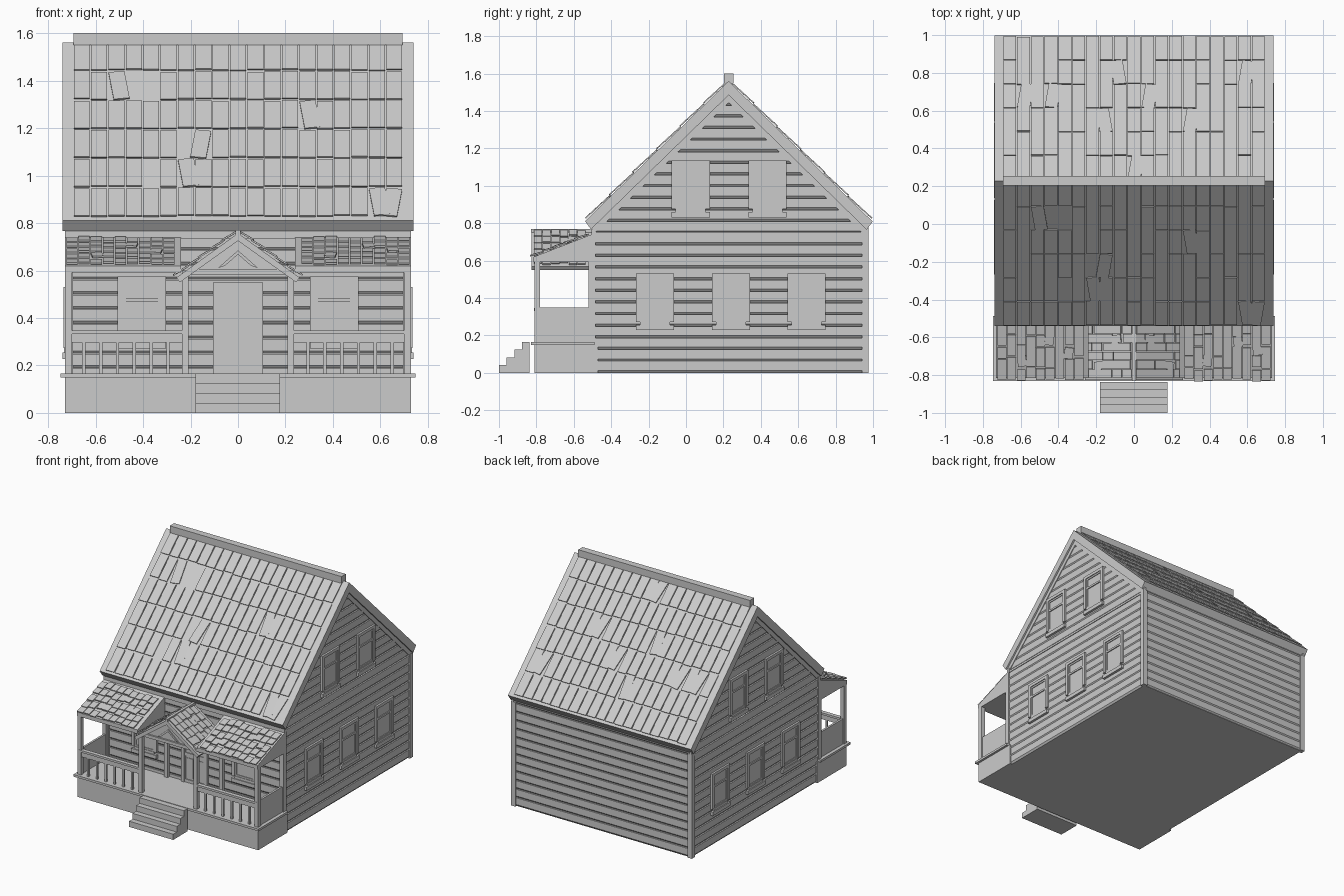
import bpy, bmesh, math, random
from mathutils import Matrix, Vector

random.seed(4)
if "Cube" in bpy.data.objects:
    bpy.data.objects.remove(bpy.data.objects["Cube"])

grey = bpy.data.materials.new("plain_grey")
grey.use_nodes = True
grey.diffuse_color = (0.6, 0.6, 0.6, 1)
grey.node_tree.nodes["Principled BSDF"].inputs["Base Color"].default_value = (0.6, 0.6, 0.6, 1)


def finish(name, bm):
    bmesh.ops.recalc_face_normals(bm, faces=bm.faces)
    mesh = bpy.data.meshes.new(name)
    bm.to_mesh(mesh)
    bm.free()
    mesh.materials.append(grey)
    obj = bpy.data.objects.new(name, mesh)
    bpy.context.collection.objects.link(obj)
    return obj


def add_box(bm, x0, x1, y0, y1, z0, z1, m=Matrix()):
    size = Matrix.Diagonal((x1 - x0, y1 - y0, z1 - z0, 1))
    mid = Matrix.Translation(((x0 + x1) / 2, (y0 + y1) / 2, (z0 + z1) / 2))
    bmesh.ops.create_cube(bm, size=1, matrix=m @ mid @ size)


def boxes(name, *dims, m=Matrix()):
    bm = bmesh.new()
    for d in dims:
        add_box(bm, *d, m=m)
    return finish(name, bm)


def add_prism(bm, pts, axis, a, b, m=Matrix()):
    """Extrude a (horizontal, z) profile along x or y."""
    def at(p, t):
        return m @ Vector((t, p[0], p[1]) if axis == "x" else (p[0], t, p[1]))
    lo = [bm.verts.new(at(p, a)) for p in pts]
    hi = [bm.verts.new(at(p, b)) for p in pts]
    bm.faces.new(lo)
    bm.faces.new(hi)
    for i in range(len(pts)):
        j = (i + 1) % len(pts)
        bm.faces.new((lo[i], lo[j], hi[j], hi[i]))


def prism(name, pts, axis, a, b):
    bm = bmesh.new()
    add_prism(bm, pts, axis, a, b)
    return finish(name, bm)


def frame(origin, u, v, n):
    m = Matrix((u, v, n)).transposed().to_4x4()
    m.translation = origin
    return m


# Main dimensions
RIDGE_Y, RIDGE_Z, SLOPE = 0.228, 1.56, 0.975
FRONT, BACK, SIDE = -0.5, 0.975, 0.722


def roof_z(y, drop=0):
    return RIDGE_Z - drop - SLOPE * abs(y - RIDGE_Y)


def chevron(y0, y1, top, bottom, cut=0.0):
    return [(y0, roof_z(y0, top)), (RIDGE_Y, RIDGE_Z - top), (y1, roof_z(y1, top)),
            (y1 - cut, roof_z(y1 - cut, bottom)), (RIDGE_Y, RIDGE_Z - bottom),
            (y0 + cut, roof_z(y0 + cut, bottom))]


# House core
prism("house_body", [(FRONT + .015, 0), (BACK - .015, 0), (BACK - .015, roof_z(BACK, .04)),
                     (RIDGE_Y, RIDGE_Z - .04), (FRONT + .015, roof_z(FRONT, .04))], "x", -.712, .712)


# Clapboard siding with a bevelled lower edge, cut to the gable slope
def siding(name, m, a, b, top, gable=False):
    bm = bmesh.new()
    step, z = 0.0622, 0.0
    while z < top - .01:
        h = min(z + step, top)
        add_prism(bm, [(-.015, z), (-.01, z), (0, z + .013), (0, h), (-.015, h)], "y", a, b, m)
        z += step
    if gable:
        for s in (-1, 1):
            geom = bm.verts[:] + bm.edges[:] + bm.faces[:]
            bmesh.ops.bisect_plane(bm, geom=geom, plane_co=(0, RIDGE_Y, RIDGE_Z - .08),
                                   plane_no=(0, s * SLOPE, 1), clear_outer=True)
    finish(name, bm)


WALLS = {"left": frame((SIDE, 0, 0), (1, 0, 0), (0, 1, 0), (0, 0, 1)),
         "right": frame((-SIDE, 0, 0), (-1, 0, 0), (0, 1, 0), (0, 0, 1)),
         "front": frame((0, FRONT + .008, 0), (0, -1, 0), (1, 0, 0), (0, 0, 1)),
         "back": frame((0, BACK - .008, 0), (0, 1, 0), (1, 0, 0), (0, 0, 1))}
for side in ("left", "right"):
    siding(side + "_siding", WALLS[side], FRONT + .01, BACK - .03, 1.5, True)
    s = 1 if side == "left" else -1
    x = sorted((s * .71, s * .727))
    prism(side + "_rake_trim", chevron(FRONT, BACK, .05, .115), "x", *x)
    boxes(side + "_frieze_board", (*x, FRONT, BACK, .737, .752))
    for y in (FRONT + .0075, BACK - .0175):
        w = .0075 if y < 0 else .0175
        boxes(side + "_corner_board", (*sorted((s * .695, s * .73)), y - w, y + w, 0, .76))
for side in ("front", "back"):
    siding(side + "_siding", WALLS[side], -.71, .71, .76)
boxes("front_frieze", (-.73, .73, FRONT - .006, FRONT + .02, .735, .77))

# Main roof slab and ridge cap
prism("main_roof", chevron(-.54, .998, 0, .075, .032), "x", -.739, .739)
boxes("ridge_cap", (-.693, .693, .203, .253, 1.55, 1.6))


# Shingles laid in straight columns, some slipped, twisted or lost
def shingles(name, m, width, length, cols, rows, thick, twisted=(), lost=(), jitter=0.0):
    bm = bmesh.new()
    cw, rh = width / cols, length / rows
    for r in range(rows):
        for c in range(cols):
            if (r, c) in lost:
                continue
            turn = random.choice((-1, 1)) * .13 if (r, c) in twisted else 0
            slip = random.uniform(-jitter, jitter)
            lean = Matrix.Rotation(-thick / rh * .8, 4, "X")
            place = Matrix.Translation((-width / 2 + (c + .5) * cw, (r + 1) * rh + slip, .001))
            add_box(bm, -cw * .46, cw * .46, -rh * .96, 0, 0, thick,
                    m @ place @ Matrix.Rotation(turn, 4, "Z") @ lean)
    finish(name, bm)


def slope_frame(origin, u, v):
    u, v = Vector(u), Vector(v).normalized()
    n = u.cross(v)
    return frame(origin, u, v, n if n.z > 0 else -n)


run = math.hypot(.76, .76 * SLOPE) - .005
shingles("front_shingles", slope_frame((0, -.532, roof_z(-.532)), (1, 0, 0), (0, 1, SLOPE)),
         1.39, run, 19, 6, .007, {(4, 2), (3, 13), (2, 7), (1, 6), (0, 17), (0, 18)},
         {(4, 3), (4, 4), (2, 6), (1, 4)}, .004)
shingles("back_shingles", slope_frame((0, .99, roof_z(.99)), (1, 0, 0), (0, -1, SLOPE)),
         1.39, run, 19, 6, .007, {(1, 8), (1, 17), (2, 1), (2, 3), (2, 10), (3, 13), (3, 7), (5, 9)},
         (), .004)


# Sash windows: local x points out of the wall, y runs along it
def window(name, m, y, z):
    w, h, rail = .08, .236, .16
    bars = [(-.005, .003, y - w, y + w, z, z + h),
            (0, .014, y - w - .022, y - w, z, z + h + .022),
            (0, .014, y + w, y + w + .022, z, z + h + .022),
            (0, .014, y - w, y + w, z + h, z + h + .022),
            (0, .018, y - w - .022, y + w + .022, z - .045, z - .018),
            (0, .012, y - w, y + w, z - .018, z),
            (0, .01, y - w, y + w, z + rail - .009, z + rail + .005)]
    for s in (-1, 1):
        bars.append((0, .008, y + s * .074 - .006, y + s * .074 + .006, z, z + h))
    for e in (z, z + h - .012):
        bars.append((0, .008, y - .07, y + .07, e, e + .012))
    boxes(name, *bars, m=m)


for side in ("left", "right"):
    for i, y in enumerate((-.165, .24, .645)):
        window(f"{side}_lower_window_{i}", WALLS[side], y, .273)
    for i, y in enumerate((.025, .435)):
        window(f"{side}_upper_window_{i}", WALLS[side], y, .877)
for s in (-1, 1):
    window("front_window", WALLS["front"], s * .405, .317)

# Panelled front door with casing
door = [(0, .004, -.08, .08, .165, .53), (0, .016, -.105, .105, .53, .55)]
for s in (-1, 1):
    door += [(0, .016, *sorted((s * .08, s * .105)), .165, .53),
             (0, .01, *sorted((s * .072, s * .08)), .165, .53),
             (0, .008, *sorted((s * .014, s * .066)), .2, .345),
             (0, .008, *sorted((s * .014, s * .066)), .395, .515)]
door += [(0, .01, -.006, .006, .165, .53), (0, .01, -.08, .08, .36, .382),
         (0, .01, -.08, .08, .165, .188), (0, .01, -.08, .08, .522, .53)]
boxes("front_door", *door, m=WALLS["front"])

# Porch base, floor and steps
boxes("porch_base", (-.73, .73, -.81, FRONT + .03, 0, .151))
boxes("porch_floor", (-.747, .747, -.83, FRONT + .012, .15, .166))
boxes("porch_steps", *[(-.18, .177, -1 + i * .041, -.836, i * .0415, (i + 1) * .0415) for i in range(4)])

# Porch posts, railings, half walls and lean-to roofs, on both sides
for s, side in ((1, "left"), (-1, "right")):
    def sx(a, b):
        return sorted((s * a, s * b))
    boxes(side + "_porch_posts", (*sx(.7, .73), -.81, -.78, .165, .6),
          (*sx(.208, .236), -.81, -.782, .165, .6), (*sx(.7, .73), -.52, -.49, .165, .6),
          (*sx(.208, .236), -.515, -.49, .165, .6))
    rails = [(*sx(.236, .72), -.812, -.782, .332, .347), (*sx(.236, .7), -.803, -.79, .296, .332)]
    for i in range(6):
        x = s * (.295 + i * .071)
        rails.append((x - .007, x + .007, -.803, -.79, .165, .3))
    boxes(side + "_railing", *rails)
    boxes(side + "_half_wall", (*sx(.707, .722), -.79, -.5, .165, .35))
    prism(side + "_porch_roof", [(-.815, .592), (-.815, .62), (-.5, .742), (-.5, .592)], "x", *sx(.24, .73))
    shingles(side + "_porch_shingles", slope_frame((s * .495, -.822, .619), (1, 0, 0), (0, .3, .116)),
             .46, .315, 9, 5, .008, {(1, 2), (3, 5), (2, 7)}, (), .012)
    # Entrance gable half
    shingles(side + "_gable_shingles", slope_frame((s * .262, -.675, .576), (0, 1, 0), (-s * .26, 0, .186)),
             .28, .31, 6, 5, .007, {(1, 1), (3, 4)}, (), .01)

# Entrance gable roof, pediment and trims
prism("entrance_gable_roof", [(-.26, .57), (0, .757), (.26, .57), (.245, .55), (0, .725), (-.245, .55)],
      "y", -.825, -.5)
prism("pediment", [(-.2, .588), (0, .73), (.2, .588)], "y", -.8, -.5)
prism("pediment_inner_trim", [(-.085, .61), (0, .685), (.085, .61), (.055, .62), (0, .668), (-.055, .62)],
      "y", -.808, -.79)
boxes("pediment_sill", (-.2, .2, -.812, -.79, .583, .606))
boxes("gable_ridge", (-.01, .01, -.83, -.5, .75, .77))
